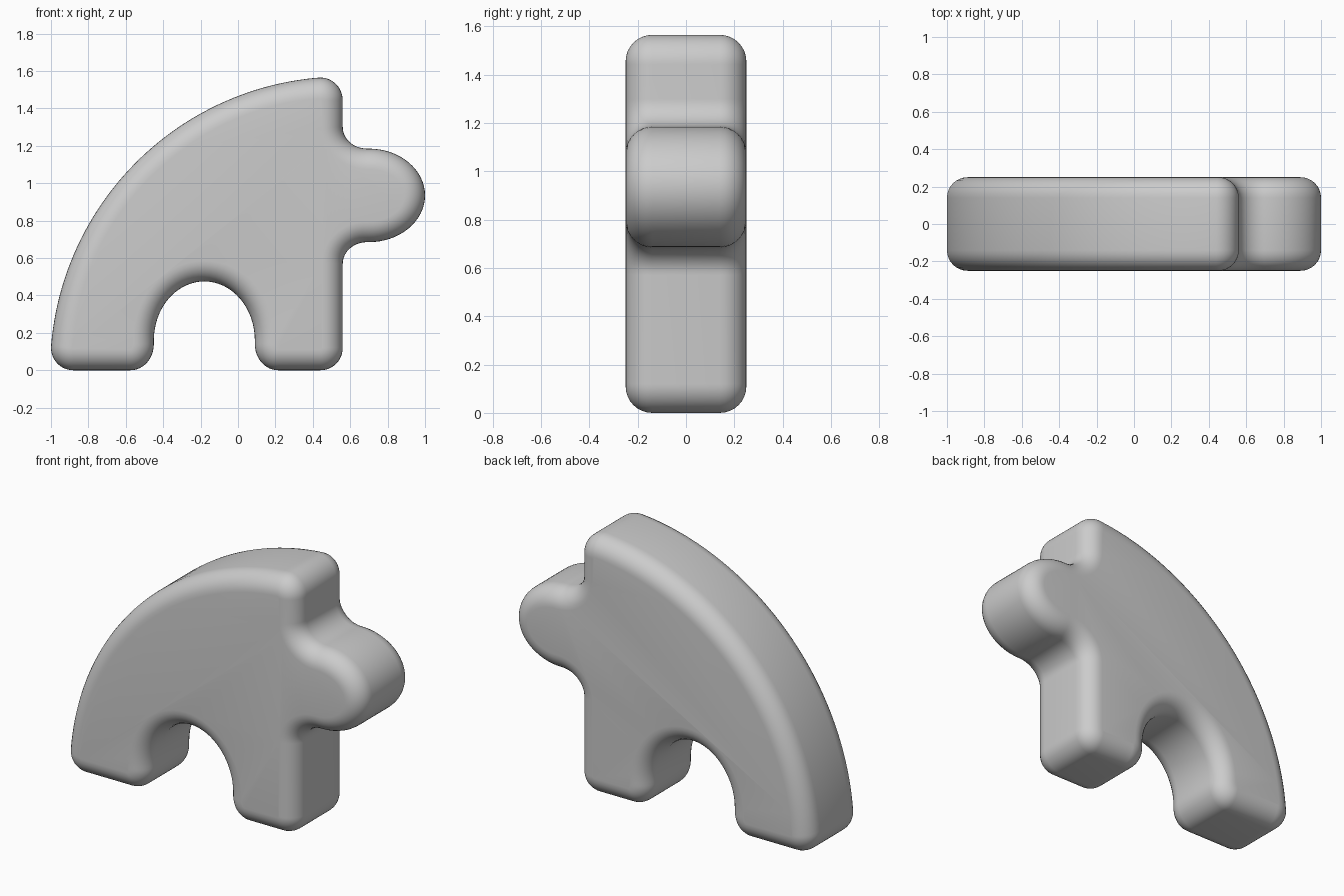
import bpy, bmesh, math
from mathutils import Vector

if "Cube" in bpy.data.objects:
    bpy.data.objects.remove(bpy.data.objects["Cube"])

HALF = 0.25      # half thickness
ROUND = 0.11     # edge rounding radius
STEPS = 8


def arc(cx, cz, rx, rz, a0, a1, n=12):
    pts = []
    for i in range(n + 1):
        a = math.radians(a0 + (a1 - a0) * i / n)
        pts.append(Vector((cx + rx * math.cos(a), cz + rz * math.sin(a))))
    return pts


# Front outline, counter-clockwise
outline = (
    arc(-0.88, 0.12, 0.12, 0.12, 180, 270)             # outer foot corner
    + arc(-0.575, 0.14, 0.125, 0.14, 270, 360)         # foot corner beside arch
    + arc(-0.18, 0.16, 0.27, 0.315, 180, 0, 32)        # arch opening
    + arc(0.215, 0.14, 0.125, 0.14, 180, 270)          # second foot
    + arc(0.44, 0.12, 0.12, 0.12, 270, 360)
    + arc(0.69, 0.57, 0.13, 0.115, 180, 90)            # fillet under knob
    + arc(0.70, 0.935, 0.30, 0.25, -90, 90, 32)        # knob
    + arc(0.69, 1.30, 0.13, 0.115, 270, 180)           # fillet above knob
    + arc(0.44, 1.443, 0.12, 0.122, 0, 90)             # top corner
    + arc(0.56, 0.0, 1.565, 1.57, 95.5, 175, 48)       # curved back
)

# Outward normals of the outline
count = len(outline)
normals = []
for i, p in enumerate(outline):
    d = (p - outline[i - 1]).normalized() + (outline[(i + 1) % count] - p).normalized()
    normals.append(Vector((d.y, -d.x)).normalized())

# Cross-section of the rounded rim: (inset, y) from front to back
front = []
for i in range(STEPS + 1):
    t = math.pi / 2 * i / STEPS
    front.append((ROUND * (1 - math.sin(t)), -HALF + ROUND * (1 - math.cos(t))))
layers = front + [(k, -y) for k, y in reversed(front)]

# Loft the rim and close both flat faces
bm = bmesh.new()
rings = []
for inset, y in layers:
    rings.append([bm.verts.new((p.x - n.x * inset, y, p.y - n.y * inset))
                  for p, n in zip(outline, normals)])
for a, b in zip(rings, rings[1:]):
    for i in range(count):
        j = (i + 1) % count
        bm.faces.new((a[i], a[j], b[j], b[i]))
bm.faces.new(rings[0])
bm.faces.new(rings[-1][::-1])
bmesh.ops.recalc_face_normals(bm, faces=bm.faces[:])

mesh = bpy.data.meshes.new("puzzle_block")
bm.to_mesh(mesh)
bm.free()
block = bpy.data.objects.new("puzzle_block", mesh)
bpy.context.collection.objects.link(block)
bpy.context.view_layer.objects.active = block
block.select_set(True)
bpy.ops.object.shade_smooth_by_angle(angle=math.radians(35))
